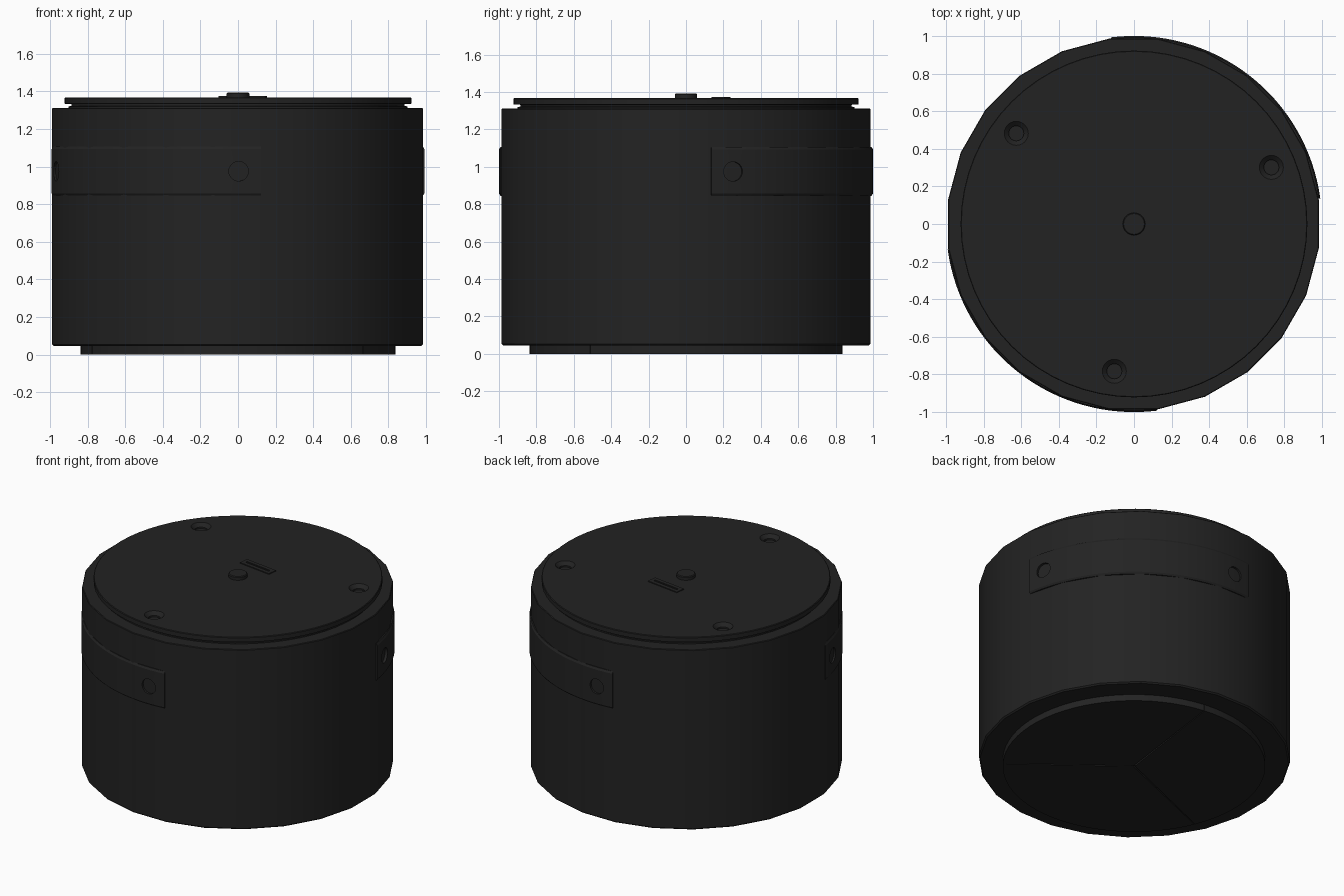
import bpy, bmesh, math
from mathutils import Matrix

if "Cube" in bpy.data.objects:
    bpy.data.objects.remove(bpy.data.objects["Cube"])

mat = bpy.data.materials.new("charcoal black")
mat.diffuse_color = (0.0165, 0.0165, 0.0165, 1)
mat.use_nodes = True
mat.node_tree.nodes["Principled BSDF"].inputs["Base Color"].default_value = mat.diffuse_color
rad = math.radians
TURN = rad(22.4)  # the whole lid and foot layout is turned by this angle


def finish(name, bm):
    bmesh.ops.recalc_face_normals(bm, faces=bm.faces)
    me = bpy.data.meshes.new(name)
    bm.to_mesh(me)
    bm.free()
    me.materials.append(mat)
    ob = bpy.data.objects.new(name, me)
    bpy.context.collection.objects.link(ob)
    return ob


def smooth(ob):
    bpy.ops.object.select_all(action='DESELECT')
    ob.select_set(True)
    bpy.context.view_layer.objects.active = ob
    bpy.ops.object.shade_smooth_by_angle(angle=rad(25))


def lathe(name, profile, sides, phase=0.0, matrix=None):
    """Closed solid of revolution from (radius, height) pairs, bottom to top."""
    bm = bmesh.new()
    rings = [[bm.verts.new((r * math.cos(phase + math.tau * i / sides),
                            r * math.sin(phase + math.tau * i / sides), z))
              for i in range(sides)] for r, z in profile]
    for a, b in zip(rings, rings[1:]):
        for i in range(sides):
            j = (i + 1) % sides
            bm.faces.new((a[i], a[j], b[j], b[i]))
    bm.faces.new(rings[0][::-1])
    bm.faces.new(rings[-1])
    if matrix:
        bm.transform(matrix)
    return finish(name, bm)


def box(name, size, matrix):
    bm = bmesh.new()
    bmesh.ops.create_cube(bm, size=1)
    bm.transform(matrix @ Matrix.Diagonal((*size, 1)))
    return finish(name, bm)


def cut(ob, cutters):
    bpy.context.view_layer.objects.active = ob
    for c in cutters:
        c.hide_render = True
        m = ob.modifiers.new("cut", 'BOOLEAN')
        m.operation, m.solver, m.object = 'DIFFERENCE', 'EXACT', c
        bpy.ops.object.modifier_apply(modifier=m.name)
        bpy.data.objects.remove(c)


# Main drum
body = lathe("body", [(0.985, 0.045), (0.994, 0.054), (0.994, 1.308), (0.990, 1.312)],
             24, rad(7.5), Matrix.Translation((-0.003, 0, 0)))
smooth(body)

# Foot made of three sectors with fine seams
for k in range(3):
    bm = bmesh.new()
    start, n, gap = TURN + rad(60 + 120 * k), 24, 0.003
    pts = [(gap * 2 * math.cos(start + rad(60)), gap * 2 * math.sin(start + rad(60)))]
    for i in range(n + 1):
        a = start + gap + (rad(120) - 2 * gap) * i / n
        pts.append((0.838 * math.cos(a), 0.838 * math.sin(a)))
    base = bm.faces.new([bm.verts.new((x, y, 0)) for x, y in pts])
    top = bmesh.ops.extrude_face_region(bm, geom=[base])
    bmesh.ops.translate(bm, vec=(0, 0, 0.06),
                        verts=[v for v in top["geom"] if isinstance(v, bmesh.types.BMVert)])
    smooth(finish(f"foot_sector_{k + 1}", bm))

# Lid with an undercut neck and three countersunk screw holes
lid = lathe("lid", [(0.90, 1.29), (0.90, 1.320), (0.885, 1.322), (0.885, 1.332),
                    (0.922, 1.334), (0.922, 1.364), (0.918, 1.368)], 64)
cut(lid, [lathe("hole_cutter", [(0.04, 1.335), (0.04, 1.345), (0.066, 1.37), (0.066, 1.40)], 24, 0,
                Matrix.Translation((0.79 * math.cos(TURN + k * rad(120)),
                                    0.79 * math.sin(TURN + k * rad(120)), 0)))
          for k in range(3)])
smooth(lid)

# Centre button and slotted bar
smooth(lathe("centre_button", [(0.06, 1.36), (0.06, 1.388), (0.055, 1.393)], 32))
place = Matrix.Translation((0.025, 0.187, 1.368)) @ Matrix.Rotation(rad(-7.6), 4, 'Z')
bar = box("slot_bar", (0.25, 0.068, 0.012), place)
cut(bar, [box("slot_cutter", (0.20, 0.014, 0.03), place @ Matrix.Translation((0, 0, 0.012)))])

# Two curved side straps, each with a hole near both ends
for name, start in (("back_strap", 7.8), ("front_strap", 187.8)):
    bm = bmesh.new()
    section = [(0.975, 0.845), (0.992, 0.845), (1.0, 0.857),
               (1.0, 1.093), (0.992, 1.107), (0.975, 1.107)]
    rings = []
    for i in range(33):
        a = rad(start + 89.2 * i / 32)
        rings.append([bm.verts.new((r * math.cos(a), r * math.sin(a), z)) for r, z in section])
    for a, b in zip(rings, rings[1:]):
        for i in range(6):
            j = (i + 1) % 6
            bm.faces.new((a[i], a[j], b[j], b[i]))
    bm.faces.new(rings[0])
    bm.faces.new(rings[-1])
    strap = finish(name, bm)
    cutters = []
    for ang in (start + 6.8, start + 89.2 - 6.8):
        aim = Matrix.Rotation(rad(ang), 4, 'Z') @ Matrix.Translation((0, 0, 0.975)) \
            @ Matrix.Rotation(rad(90), 4, 'Y')
        cutters.append(lathe("strap_hole_cutter", [(0.052, 0.9), (0.052, 1.1)], 24, 0, aim))
    cut(strap, cutters)
    smooth(strap)
